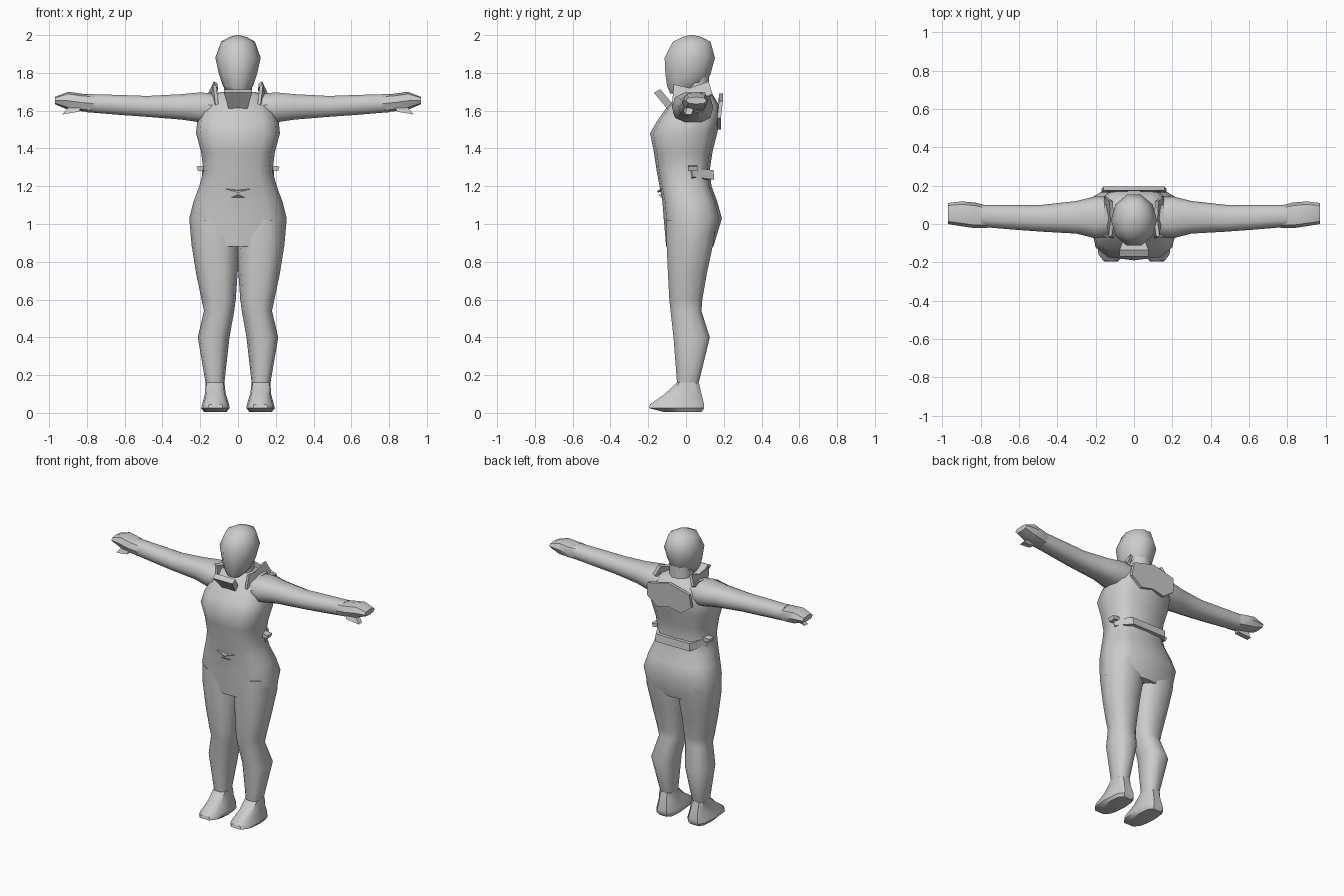
import bpy, bmesh, math
from mathutils import Vector

grey = bpy.data.materials.new("plain_grey")
grey.diffuse_color = (0.6, 0.6, 0.6, 1)


def finish(name, bm, angle=60):
    bmesh.ops.recalc_face_normals(bm, faces=bm.faces)
    me = bpy.data.meshes.new(name)
    bm.to_mesh(me)
    bm.free()
    me.materials.append(grey)
    ob = bpy.data.objects.new(name, me)
    bpy.context.collection.objects.link(ob)
    bpy.ops.object.select_all(action='DESELECT')
    ob.select_set(True)
    bpy.context.view_layer.objects.active = ob
    bpy.ops.object.shade_smooth_by_angle(angle=math.radians(angle))
    return ob


def loft(name, rows, n=12, power=0.8, axis='z', s=1, angle=60):
    """rows: (position, low a, high a, low b, high b); axis z: a=x b=y, axis x: a=y b=z."""
    bm = bmesh.new()
    rings = []
    for p, a0, a1, b0, b1 in rows:
        ring = []
        for i in range(n):
            t = 2 * math.pi * i / n
            c, d = math.cos(t), math.sin(t)
            a = (a0 + a1) / 2 + (a1 - a0) / 2 * math.copysign(abs(c) ** power, c)
            b = (b0 + b1) / 2 + (b1 - b0) / 2 * math.copysign(abs(d) ** power, d)
            co = (s * a, b, p) if axis == 'z' else (s * p, a, b)
            ring.append(bm.verts.new(co))
        rings.append(ring)
    for r, q in zip(rings, rings[1:]):
        for i in range(n):
            j = (i + 1) % n
            bm.faces.new((r[i], r[j], q[j], q[i]))
    bm.faces.new(rings[0])
    bm.faces.new(rings[-1])
    return finish(name, bm, angle)


def plate(name, pts, push, s=1):
    """Thin solid from an outline, pushed along a vector."""
    bm = bmesh.new()
    f = bm.faces.new([bm.verts.new((s * x, y, z)) for x, y, z in pts])
    g = bmesh.ops.extrude_face_region(bm, geom=[f])['geom']
    for v in g:
        if isinstance(v, bmesh.types.BMVert):
            v.co += Vector((s * push[0], push[1], push[2]))
    return finish(name, bm, 30)


# Torso and hips
loft("torso", [
    (0.88, -.245, .245, -.105, .145), (1.03, -.258, .258, -.118, .19),
    (1.12, -.235, .235, -.125, .165), (1.20, -.205, .205, -.14, .135),
    (1.28, -.183, .183, -.155, .125), (1.38, -.195, .195, -.17, .14),
    (1.48, -.222, .222, -.19, .165), (1.55, -.215, .215, -.15, .18),
    (1.62, -.185, .185, -.10, .18), (1.68, -.14, .14, -.045, .145),
    (1.70, -.09, .09, -.02, .12)], power=0.7)

# Head and neck
loft("neck", [(1.60, -.09, .09, -.05, .13), (1.69, -.075, .075, -.03, .125),
              (1.78, -.075, .075, -.03, .125)], n=10, power=1)
loft("head", [(1.69, -.045, .045, -.085, -.005), (1.73, -.08, .08, -.105, .10),
              (1.79, -.10, .10, -.115, .135), (1.88, -.12, .12, -.12, .16),
              (1.965, -.09, .09, -.075, .135), (1.99, -.045, .045, -.02, .085),
              (2.0, -.008, .008, .02, .04)], n=10, power=1)

for s, side in ((1, "left"), (-1, "right")):
    # Leg flowing into a wedge shaped foot
    loft(side + "_leg", [
        (0.16, .072, .172, -.05, .07), (0.40, .045, .213, -.07, .13),
        (0.54, .02, .18, -.085, .085), (0.60, .012, .193, -.092, .09),
        (0.74, .002, .222, -.10, .115), (0.90, -.01, .247, -.108, .15),
        (1.02, -.01, .25, -.11, .165)], n=10, s=s)
    loft(side + "_foot", [
        (0.005, .06, .18, -.12, .085), (0.025, .045, .195, -.20, .10),
        (0.045, .047, .19, -.195, .10), (0.10, .065, .175, -.115, .085),
        (0.16, .072, .172, -.05, .07)], n=10, power=0.6, s=s, angle=40)
    # Sleeve, hand and thumb
    loft(side + "_arm", [
        (0.10, -.06, .14, 1.53, 1.69), (0.20, -.075, .145, 1.535, 1.70),
        (0.30, -.05, .12, 1.55, 1.69), (0.48, -.04, .10, 1.565, 1.68),
        (0.62, -.03, .10, 1.575, 1.685), (0.80, -.015, .10, 1.59, 1.69)],
        n=10, axis='x', s=s)
    loft(side + "_hand", [
        (0.765, -.02, .095, 1.59, 1.685), (0.83, -.022, .112, 1.597, 1.69),
        (0.90, -.012, .118, 1.605, 1.70), (0.97, .0, .11, 1.635, 1.672)],
        n=8, axis='x', s=s, angle=45)
    plate(side + "_thumb", [(.83, -.005, 1.625), (.84, -.015, 1.595),
                            (.93, -.005, 1.58), (.90, .005, 1.615)],
          (0, .035, 0), s)
    # Upright collar side, shoulder strap
    plate(side + "_collar", [(.10, -.075, 1.61), (.115, -.065, 1.73),
                             (.105, .02, 1.71), (.11, .12, 1.745),
                             (.14, .14, 1.68), (.13, .05, 1.63)],
          (.018, 0, .01), s)
    plate(side + "_shoulder_strap", [(.125, -.07, 1.63), (.125, .0, 1.69),
                                     (.125, .10, 1.70), (.125, .12, 1.63)],
          (.03, 0, 0), s)
    # Small hip tabs on the belt
    plate(side + "_belt_tab", [(.17, .01, 1.285), (.212, .01, 1.28),
                               (.22, .01, 1.305), (.17, .01, 1.31)],
          (0, .05, 0), s)

# Open neck flap leaning forward below the chin
plate("neck_flap", [(-.075, -.17, 1.695), (.075, -.17, 1.695),
                    (.05, -.10, 1.61), (-.05, -.10, 1.61)], (0, .035, .018))

# Raised panel across the shoulder blades
plate("back_panel", [(-.16, .175, 1.65), (0, .175, 1.69), (.16, .175, 1.65),
                     (.17, .165, 1.56), (.09, .165, 1.50), (0, .165, 1.52),
                     (-.09, .165, 1.50), (-.17, .165, 1.56)], (0, .02, 0))

# Belt around the back of the waist
plate("back_belt", [(-.185, .03, 1.24), (-.12, .125, 1.235), (.12, .125, 1.235),
                    (.185, .03, 1.24), (.19, .035, 1.25), (.13, .15, 1.235),
                    (-.13, .15, 1.235), (-.19, .035, 1.25)], (0, -.005, .05))

# Front buckle: folded chevron and a small lower piece
plate("buckle_chevron", [(-.07, -.135, 1.185), (0, -.152, 1.165),
                         (.07, -.135, 1.185), (0, -.152, 1.175)], (0, .02, .006))
plate("buckle_tip", [(-.035, -.13, 1.14), (.035, -.13, 1.14),
                     (0, -.145, 1.155)], (0, .02, .004))
